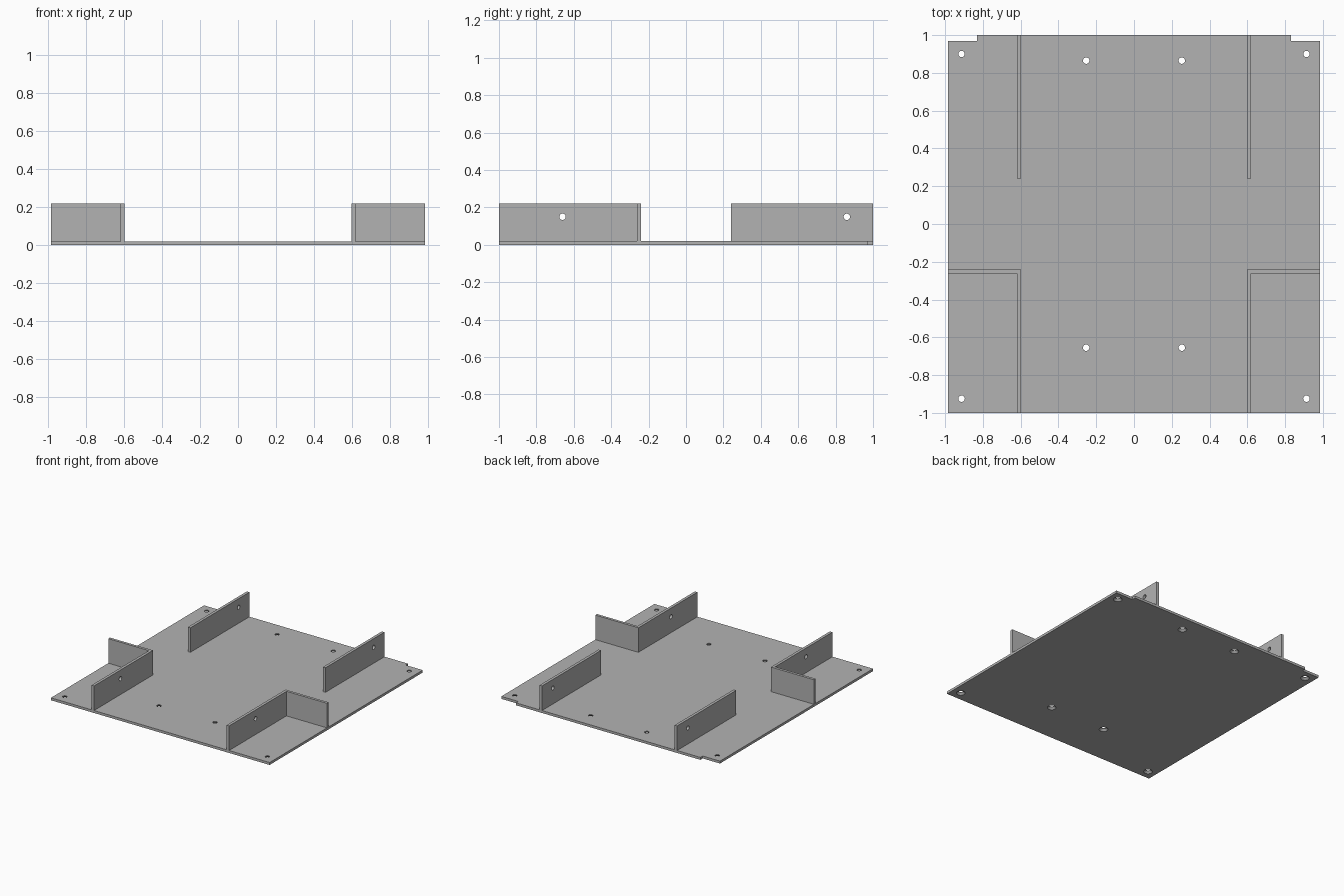
import bpy, bmesh
from mathutils import Matrix

if "Cube" in bpy.data.objects:
    bpy.data.objects.remove(bpy.data.objects["Cube"], do_unlink=True)

grey = bpy.data.materials.new("plain_grey")
grey.use_nodes = True
COLOUR = (0.45, 0.45, 0.45, 1)
grey.diffuse_color = COLOUR
grey.node_tree.nodes["Principled BSDF"].inputs["Base Color"].default_value = COLOUR

W, T, H = 0.985, 0.02, 0.22          # half width, sheet thickness, wall height
INNER, OUTER = 0.597, 0.62           # wall faces along x


def finish(bm, name):
    bmesh.ops.recalc_face_normals(bm, faces=bm.faces)
    mesh = bpy.data.meshes.new(name)
    bm.to_mesh(mesh)
    bm.free()
    mesh.materials.append(grey)
    obj = bpy.data.objects.new(name, mesh)
    bpy.context.collection.objects.link(obj)
    return obj


def extrude(name, outline, z0, z1):
    bm = bmesh.new()
    face = bm.faces.new([bm.verts.new((x, y, z0)) for x, y in outline])
    result = bmesh.ops.extrude_face_region(bm, geom=[face])
    verts = [v for v in result["geom"] if isinstance(v, bmesh.types.BMVert)]
    bmesh.ops.translate(bm, verts=verts, vec=(0, 0, z1 - z0))
    return finish(bm, name)


def add_cone(bm, r1, r2, depth, matrix):
    bmesh.ops.create_cone(bm, cap_ends=True, segments=32, radius1=r1,
                          radius2=r2, depth=depth, matrix=matrix)


def cut(obj, bm):
    cutter = finish(bm, "hole_cutter")
    cutter.hide_render = True
    mod = obj.modifiers.new("holes", "BOOLEAN")
    mod.operation, mod.solver, mod.object = "DIFFERENCE", "EXACT", cutter
    bpy.context.view_layer.objects.active = obj
    bpy.ops.object.modifier_apply(modifier=mod.name)
    bpy.data.objects.remove(cutter, do_unlink=True)


# Base plate with notched back corners
half = [(W, -1), (W, 0.97), (0.83, 0.97), (0.83, 1)]
plate = extrude("base_plate", half + [(-x, y) for x, y in reversed(half)], 0, T)

# Screw holes, countersunk from below
bm = bmesh.new()
for x, y in [(0.913, 0.9), (0.913, -0.925), (0.253, 0.865), (0.253, -0.655)]:
    for side in (-1, 1):
        # The cone runs past the underside and narrows to the hole inside the plate
        add_cone(bm, 0.041, 0.017, 0.024, Matrix.Translation((side * x, y, 0.004)))
cut(plate, bm)
bm = bmesh.new()
for x, y in [(0.913, 0.9), (0.913, -0.925), (0.253, 0.865), (0.253, -0.655)]:
    for side in (-1, 1):
        add_cone(bm, 0.017, 0.017, 0.1, Matrix.Translation((side * x, y, 0.01)))
cut(plate, bm)

# Upright walls: straight at the back, L-shaped at the front
back = [(INNER, 0.24), (OUTER, 0.24), (OUTER, 1), (INNER, 1)]
front = [(INNER, -1), (OUTER, -1), (OUTER, -0.262), (W, -0.262),
         (W, -0.24), (INNER, -0.24)]
for side, label in ((1, "left"), (-1, "right")):
    for name, outline, hole_y in (("back", back, 0.86), ("front", front, -0.66)):
        wall = extrude(f"{name}_{label}_wall",
                       [(side * x, y) for x, y in outline], T, H)
        bm = bmesh.new()
        add_cone(bm, 0.017, 0.017, 0.1,
                 Matrix.Translation((side * (INNER + OUTER) / 2, hole_y, 0.15))
                 @ Matrix.Rotation(1.5708, 4, "Y"))
        cut(wall, bm)
